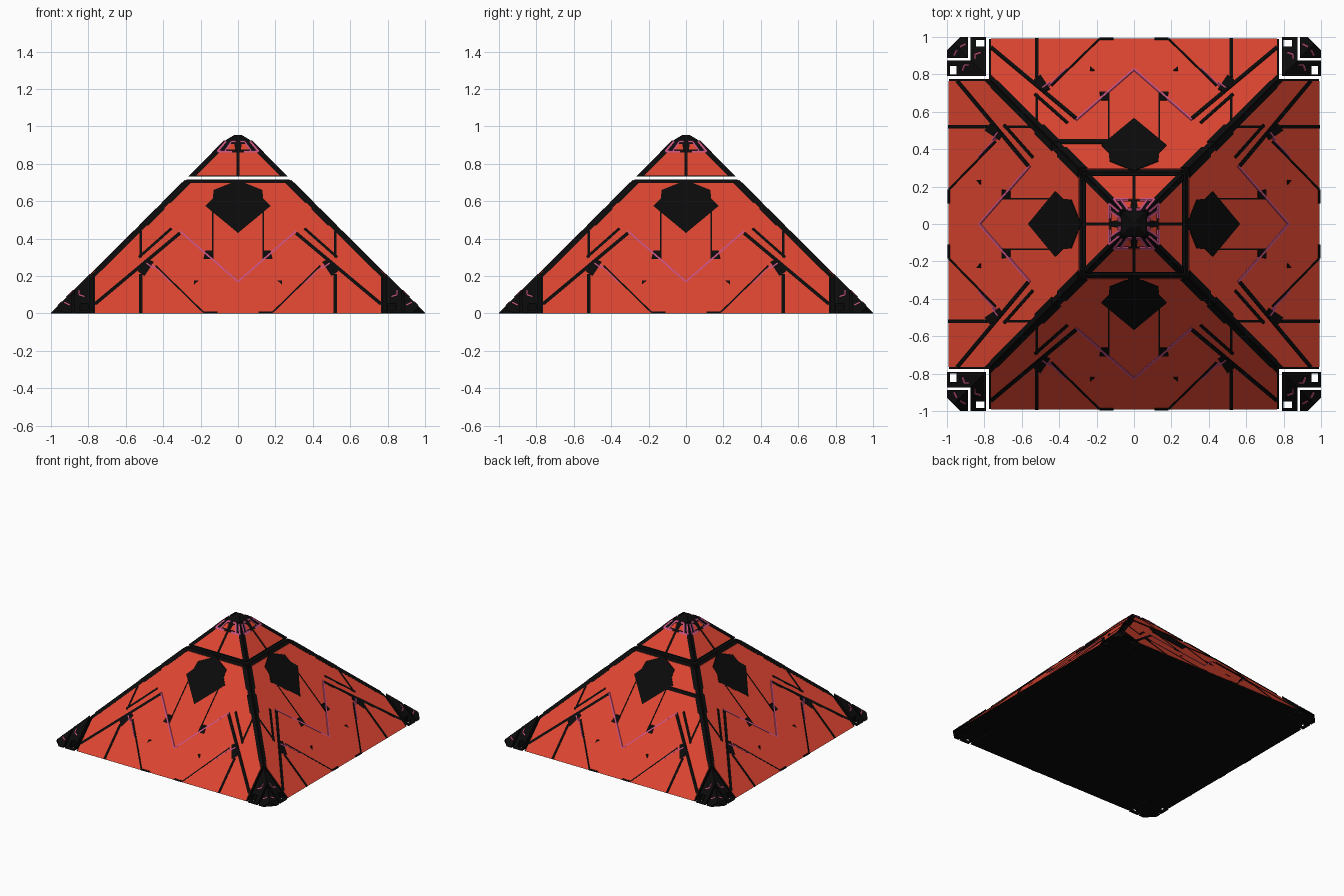
import bpy, bmesh, math
from mathutils import Matrix, Vector

if "Cube" in bpy.data.objects:
    bpy.data.objects.remove(bpy.data.objects["Cube"])

def material(name, rgb):
    m = bpy.data.materials.new(name)
    m.diffuse_color = (*rgb, 1)
    m.use_nodes = True
    m.node_tree.nodes["Principled BSDF"].inputs["Base Color"].default_value = m.diffuse_color
    return m

RED = material("red panel", (0.72, 0.058, 0.030))
BLACK = material("black frame", (0.003, 0.003, 0.003))
PINK = material("pink trim", (0.58, 0.085, 0.23))
CORE = 0.99    # every sloping side is the plane z = CORE - distance from the axis


def finish(name, bm, mat):
    bmesh.ops.remove_doubles(bm, verts=bm.verts, dist=1e-5)
    bmesh.ops.recalc_face_normals(bm, faces=bm.faces)
    me = bpy.data.meshes.new(name)
    bm.to_mesh(me)
    bm.free()
    me.materials.append(mat)
    ob = bpy.data.objects.new(name, me)
    bpy.context.collection.objects.link(ob)
    return ob


def prism(bm, low, high, mat4):
    """Solid between two matching loops of points."""
    a = [bm.verts.new(mat4 @ Vector(p)) for p in low]
    b = [bm.verts.new(mat4 @ Vector(p)) for p in high]
    bm.faces.new(a)
    bm.faces.new(b)
    for i in range(len(a)):
        j = (i + 1) % len(a)
        bm.faces.new((a[i], a[j], b[j], b[i]))


def plates(name, polys, mat, level, thick=0.004, mirror=True, sides=(0, 1, 2, 3)):
    """Thin plates drawn in (x, z) on the front slope, repeated on the sides."""
    bm = bmesh.new()
    for k in sides:
        rot = Matrix.Rotation(k * math.pi / 2, 4, 'Z')
        for poly in polys:
            for s in ((1, -1) if mirror else (1,)):
                c = CORE + level
                low = [(s * x, z - c + 0.002, z) for x, z in poly]
                high = [(s * x, z - c - thick, z) for x, z in poly]
                prism(bm, low, high, rot)
    return finish(name, bm, mat)


def strip(p, q, w):
    p, q = Vector(p), Vector(q)
    d = (q - p).normalized()
    n = Vector((-d.y, d.x)) * w / 2
    return [tuple(v) for v in (p + n, q + n, q - n, p - n)]


def path(points, w):
    return [strip(a, b, w) for a, b in zip(points, points[1:])]


# Black body: truncated pyramid with a square notch at each corner
N, TOP, BASE = 0.775, 0.715, 1.0
bm = bmesh.new()
h = CORE - TOP
ring_low, ring_top = [], []
for k in range(4):
    r = Matrix.Rotation(k * math.pi / 2, 4, 'Z')
    def V(*p):
        return bm.verts.new(r @ Vector(p))
    zn = CORE - N
    bm.faces.new([V(-N, -CORE, 0), V(N, -CORE, 0), V(N, -N, zn), V(h, -h, TOP),
                  V(-h, -h, TOP), V(-N, -N, zn)])
    for s in (1, -1):
        bm.faces.new([V(s * N, -CORE, 0), V(s * N, -N, 0), V(s * N, -N, zn)])
    ring_low += [V(-N, -N, 0), V(-N, -CORE, 0), V(N, -CORE, 0)]
    ring_top.append(V(-h, -h, TOP))
bm.faces.new(ring_low)
bm.faces.new(ring_top)
finish("body_core", bm, BLACK)

# Red side panels, leaving black ridges
plates("side_panels", [[(0, 0.002), (0.765, 0.002), (0.765, 0.195), (0.262, 0.698), (0, 0.698)]],
       RED, 0.0)

# Raised black ridge bars with thicker shoulders
E = CORE + 0.004
def ridge(z0, z1, w):
    return [(E - z0 - w, z0), (E - z0, z0), (E - z1, z1), (E - z1 - w, z1)]
plates("ridge_bars", [ridge(0.23, 0.71, 0.036)], BLACK, 0.004)
plates("ridge_shoulders", [ridge(0.59, 0.70, 0.045), ridge(0.47, 0.56, 0.045)], BLACK, 0.007)

# Black diamond emblem plate on each side
plates("diamond_plates", [[(0, 0.43), (0.175, 0.575), (0.135, 0.615), (0.13, 0.66), (0, 0.712)]],
       BLACK, 0.004)

# Black seams, bars and small recess patches
seams = [strip((0.135, 0.29), (0.135, 0.61), 0.007),
         strip((0.31, 0.43), (0.765, 0.05), 0.018),
         strip((0.355, 0.455), (0.53, 0.30), 0.014),
         strip((0.52, 0.003), (0.52, 0.21), 0.017),
         strip((0.52, 0.30), (0.52, 0.44), 0.012),
         strip((0.44, 0.255), (0.185, 0.006), 0.008),
         strip((0.11, 0.006), (0.185, 0.006), 0.008)]
patches = [[(0.13, 0.29), (0.185, 0.29), (0.175, 0.335), (0.13, 0.335)],
           [(0.45, 0.275), (0.50, 0.20), (0.535, 0.225), (0.52, 0.265), (0.48, 0.29)],
           [(0.21, 0.175), (0.235, 0.155), (0.235, 0.175)]]
plates("panel_seams", seams, BLACK, 0.004)
plates("recess_patches", patches, BLACK, 0.005)
plates("back_cross_bar", [strip((0.13, 0.555), (0.42, 0.555), 0.02)], BLACK, 0.005,
       mirror=False, sides=(2,))

# Pink chevron and patch trims
plates("pink_chevrons", path([(0, 0.17), (0.31, 0.44)], 0.009)
       + path([(0.45, 0.24), (0.49, 0.27)], 0.007) + path([(0.46, 0.262), (0.36, 0.165)], 0.005),
       PINK, 0.006)

# Floating cap: black core with a blunt tip
bm = bmesh.new()
def square(half, z):
    return [(half * a, half * b, z) for a, b in ((-1, -1), (1, -1), (1, 1), (-1, 1))]
prism(bm, square(CORE - 0.732, 0.732), square(0.06, 0.93), Matrix())
finish("cap_core", bm, BLACK)
bm = bmesh.new()
prism(bm, square(0.062, 0.929), square(0.018, 0.955), Matrix())
finish("cap_tip", bm, BLACK)
plates("cap_panels", [[(0.009, 0.738), (0.222, 0.738), (0.10, 0.86), (0.009, 0.86)],
                      [(0.015, 0.875), (0.06, 0.875), (0.04, 0.905), (0.02, 0.905)]], RED, 0.0)
plates("cap_ridges", [ridge(0.733, 0.925, 0.03)], BLACK, 0.004)
plates("cap_trim", path([(0.03, 0.866), (0.11, 0.866), (0.065, 0.92)], 0.010)
       + path([(0.07, 0.87), (0.035, 0.92), (0.012, 0.92)], 0.010), PINK, 0.007)

# Detached black corner feet: slotted L piece and chamfered outer piece
inner_l = [[(0.79, 0.79), (0.875, 0.875), (0.95, 0.875), (0.95, 0.79)],
           [(0.985, 0.79), (0.985, 0.875), (1, 0.875), (1, 0.79)],
           [(0.95, 0.79), (0.95, 0.80), (0.985, 0.80), (0.985, 0.79)],
           [(0.95, 0.845), (0.95, 0.875), (0.985, 0.875), (0.985, 0.845)]]
outer = [[(0.888, 0.888), (0.965, 0.965), (1, 0.93), (1, 0.888)]]
for name, polys in (("corner_foot_inner", inner_l), ("corner_foot_tip", outer)):
    bm = bmesh.new()
    for k in range(4):
        r = Matrix.Rotation(k * math.pi / 2, 4, 'Z')
        for poly in polys:
            for swap in (False, True):
                pts = [((y, x) if swap else (x, y), 1.004 - x) for x, y in poly]
                prism(bm, [(*p, 0) for p, z in pts], [(*p, z) for p, z in pts], r)
    finish(name, bm, BLACK)
plates("corner_trim", path([(0.82, 0.09), (0.85, 0.10), (0.85, 0.125)], 0.006)
       + path([(0.90, 0.045), (0.93, 0.06)], 0.006), PINK, 0.014)
